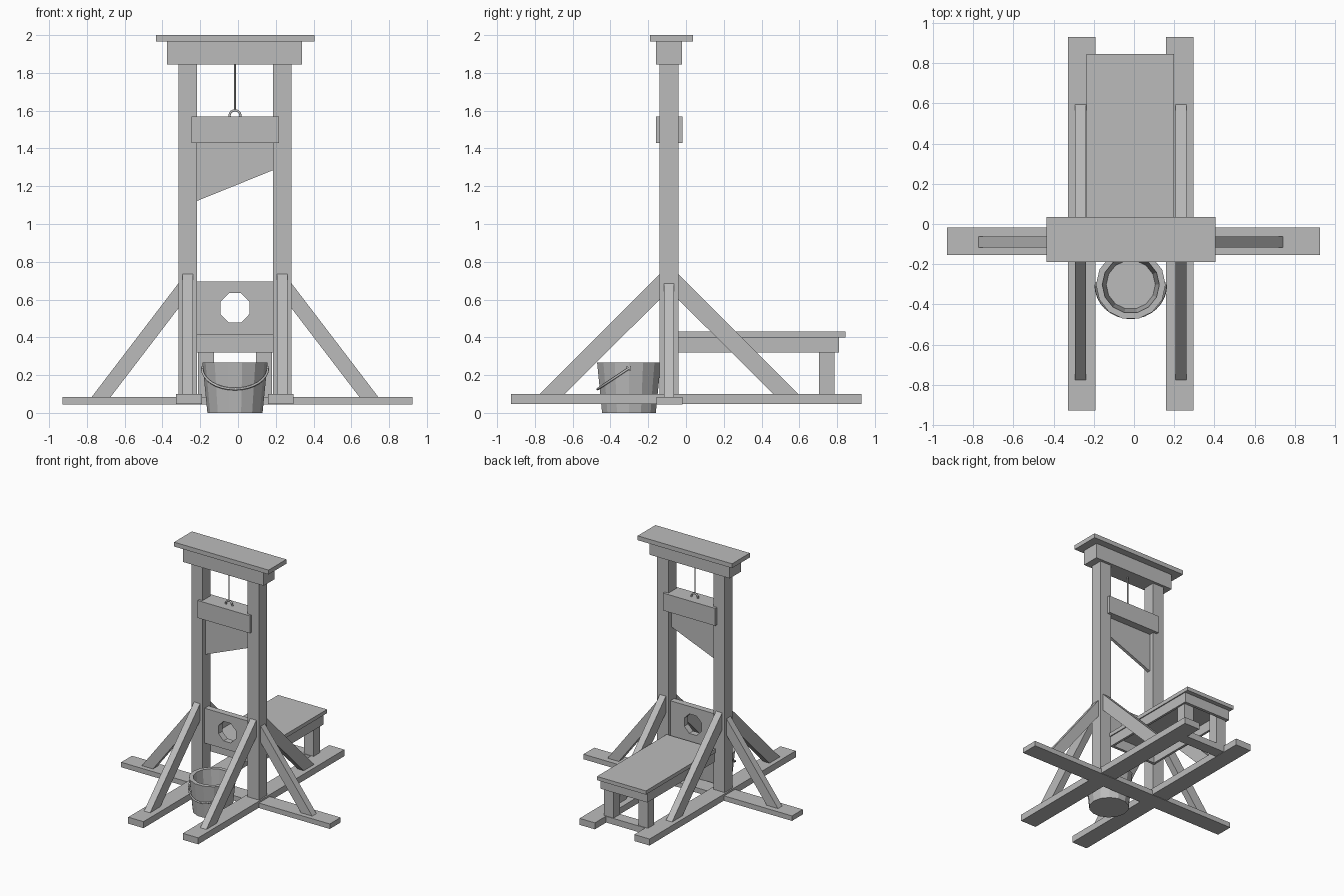
import bpy, bmesh, math
from mathutils import Vector

cube = bpy.data.objects.get("Cube")
if cube:
    bpy.data.objects.remove(cube, do_unlink=True)

grey = bpy.data.materials.new("plain_grey")
GREY = (0.5, 0.5, 0.5, 1)
grey.diffuse_color = GREY
grey.use_nodes = True
grey.node_tree.nodes["Principled BSDF"].inputs["Base Color"].default_value = GREY

MID = -0.016    # centre line of the frame in x
DEPTH = -0.09   # centre line of the posts in y


def finish(name, bm):
    bmesh.ops.recalc_face_normals(bm, faces=bm.faces)
    mesh = bpy.data.meshes.new(name)
    bm.to_mesh(mesh)
    bm.free()
    mesh.materials.append(grey)
    ob = bpy.data.objects.new(name, mesh)
    bpy.context.collection.objects.link(ob)
    return ob


def box(name, x, y, z):
    bm = bmesh.new()
    bmesh.ops.create_cube(bm, size=1)
    for v in bm.verts:
        v.co = [(r[0] + r[1]) / 2 + c * (r[1] - r[0]) for c, r in zip(v.co, (x, y, z))]
    return finish(name, bm)


def prism(name, points, axis, lo, hi):
    """Extrude a flat outline along x or y; the outline is (other axis, z)."""
    bm = bmesh.new()
    place = (lambda a, z: (lo, a, z)) if axis == "x" else (lambda a, z: (a, lo, z))
    face = bm.faces.new([bm.verts.new(place(a, z)) for a, z in points])
    new = bmesh.ops.extrude_face_region(bm, geom=[face])["geom"]
    step = Vector((hi - lo, 0, 0)) if axis == "x" else Vector((0, hi - lo, 0))
    bmesh.ops.translate(bm, vec=step, verts=[g for g in new if isinstance(g, bmesh.types.BMVert)])
    return finish(name, bm)


def tube(name, points, radius):
    curve = bpy.data.curves.new(name, "CURVE")
    curve.dimensions = "3D"
    curve.bevel_depth = radius
    curve.bevel_resolution = 1
    curve.use_fill_caps = True
    spline = curve.splines.new("POLY")
    spline.points.add(len(points) - 1)
    for p, co in zip(spline.points, points):
        p.co = (*co, 1)
    curve.materials.append(grey)
    ob = bpy.data.objects.new(name, curve)
    bpy.context.collection.objects.link(ob)


# Base: one cross rail and two long feet
box("cross_rail", (-0.93, 0.925), (-0.155, -0.018), (0.045, 0.085))
for side, s in (("left", 1), ("right", -1)):
    cx = MID + s * 0.243
    box(f"{side}_foot", (cx - 0.068, cx + 0.068), (-0.927, 0.93), (0.048, 0.1))
    # Upright post
    px = MID + s * 0.25
    box(f"{side}_post", (px - 0.05, px + 0.05), (-0.14, -0.04), (0.05, 1.85))
    # Sloping braces, cut flush with the post and the rails
    prism(f"{side}_side_brace", [(MID + s * a, z) for a, z in
          ((0.3, 0.685), (0.758, 0.085), (0.658, 0.085), (0.3, 0.553))],
          "y", DEPTH - 0.027, DEPTH + 0.027)
    for end, t in (("front", -1), ("back", 1)):
        prism(f"{side}_{end}_brace", [(DEPTH + t * a, z) for a, z in
              ((0.05, 0.735), (0.685, 0.1), (0.552, 0.1), (0.05, 0.6))],
              "x", px - 0.027, px + 0.027)
    # Bench leg
    lx = MID + s * 0.153
    box(f"{side}_bench_leg", (lx - 0.042, lx + 0.042), (0.705, 0.785), (0.09, 0.41))
    # Bench side apron
    ax = MID + s * 0.199
    box(f"{side}_bench_apron", (ax - 0.009, ax + 0.009), (-0.04, 0.81), (0.32, 0.4))

# Header and cap
box("header", (-0.375, 0.34), (-0.16, -0.02), (1.845, 1.965))
box("cap", (-0.435, 0.405), (-0.19, 0.036), (1.965, 2.0))

# Bench
box("bench_top", (-0.235, 0.2), (-0.04, 0.845), (0.4, 0.43))
box("bench_back_apron", (-0.22, 0.188), (0.787, 0.81), (0.32, 0.4))
box("bench_front_apron", (-0.22, 0.188), (-0.04, -0.018), (0.32, 0.4))
box("bench_floor_bar", (-0.2, 0.165), (0.7, 0.79), (0.05, 0.1))

# Neck board with an eight-sided hole
board = box("neck_board", (-0.217, 0.185), (-0.115, -0.065), (0.415, 0.695))
ring = [(MID + 0.083 * math.cos(a), 0.556 + 0.085 * math.sin(a))
        for a in (math.pi * (k + 0.5) / 4 for k in range(8))]
cutter = prism("hole_cutter", ring, "y", -0.3, 0.1)
cutter.hide_render = True
cutter.hide_viewport = True
cut = board.modifiers.new("hole", "BOOLEAN")
cut.operation = "DIFFERENCE"
cut.solver = "EXACT"
cut.object = cutter

# Weight block, slanted blade, lifting ring and rope
box("weight_block", (-0.247, 0.217), (-0.16, -0.018), (1.43, 1.57))
prism("blade", [(-0.217, 1.44), (0.186, 1.44), (0.186, 1.285), (-0.217, 1.122)],
      "y", DEPTH - 0.012, DEPTH + 0.012)
tube("lifting_ring", [(MID + 0.029 * math.cos(a), DEPTH, 1.573 + 0.029 * math.sin(a))
     for a in (math.pi * (k / 10 * 1.2 - 0.1) for k in range(11))], 0.007)
tube("rope", [(MID, DEPTH, 1.6), (MID, DEPTH, 1.85)], 0.005)

# Bucket: hollow, faceted, lathed from its wall profile
BY = -0.302
SIDES = 14
bm = bmesh.new()
rings = []
for r, z in ((0.146, 0), (0.173, 0.268), (0.142, 0.268), (0.122, 0.02)):
    rings.append([bm.verts.new((MID + r * math.cos(math.tau * k / SIDES),
                                BY + r * math.sin(math.tau * k / SIDES), z))
                  for k in range(SIDES)])
for a, b in zip(rings, rings[1:]):
    for k in range(SIDES):
        n = (k + 1) % SIDES
        bm.faces.new((a[k], a[n], b[n], b[k]))
bm.faces.new(rings[0])
bm.faces.new(rings[-1])
finish("bucket", bm)

# Bucket handle hanging forward, with a lug at each end
tube("bucket_handle", [(MID + 0.174 * math.cos(a), BY - 0.165 * math.sin(a), 0.236 - 0.11 * math.sin(a))
     for a in (math.pi * k / 16 for k in range(17))], 0.007)
for side, s in (("left", 1), ("right", -1)):
    x = MID + s * 0.17
    box(f"{side}_handle_lug", (x - 0.008, x + 0.008), (BY - 0.012, BY + 0.012), (0.224, 0.248))
